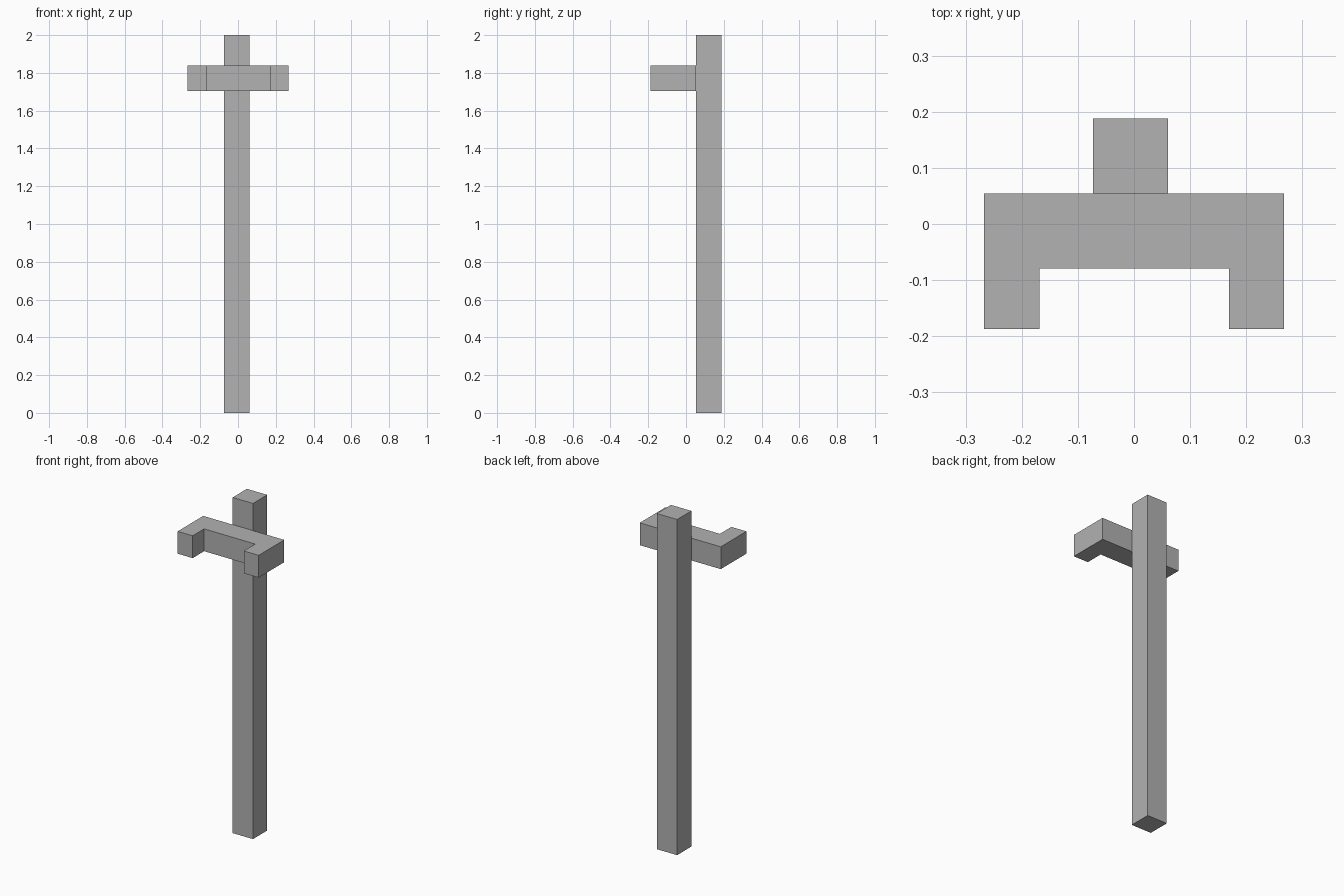
import bpy
import bmesh
from mathutils import Vector

cube = bpy.data.objects.get("Cube")
if cube:
    bpy.data.objects.remove(cube, do_unlink=True)

# Single plain grey
grey = bpy.data.materials.new("plain_grey")
grey.use_nodes = True
colour = (0.445, 0.445, 0.445, 1)
grey.diffuse_color = colour
grey.node_tree.nodes["Principled BSDF"].inputs["Base Color"].default_value = colour


def extrude_outline(name, outline, bottom, top):
    """Raise a flat outline into a solid with straight walls."""
    bm = bmesh.new()
    base = bm.faces.new([bm.verts.new((x, y, bottom)) for x, y in outline])
    raised = bmesh.ops.extrude_face_region(bm, geom=[base], use_keep_orig=True)
    verts = [v for v in raised["geom"] if isinstance(v, bmesh.types.BMVert)]
    bmesh.ops.translate(bm, verts=verts, vec=Vector((0, 0, top - bottom)))
    bmesh.ops.recalc_face_normals(bm, faces=bm.faces)
    mesh = bpy.data.meshes.new(name)
    bm.to_mesh(mesh)
    bm.free()
    mesh.materials.append(grey)
    obj = bpy.data.objects.new(name, mesh)
    bpy.context.collection.objects.link(obj)
    return obj


# Square upright post
left, right, front, back = -0.073, 0.061, 0.054, 0.188
extrude_outline("post", [(left, front), (right, front), (right, back), (left, back)], 0, 2)

# Forked bracket: crossbar with two prongs reaching forward
outer, inner_left, inner_right = 0.267, -0.168, 0.169
tip, notch = -0.187, -0.079
extrude_outline("forked_bracket", [
    (-outer, tip), (inner_left, tip), (inner_left, notch), (inner_right, notch),
    (inner_right, tip), (outer, tip), (outer, front), (-outer, front),
], 1.705, 1.838)
